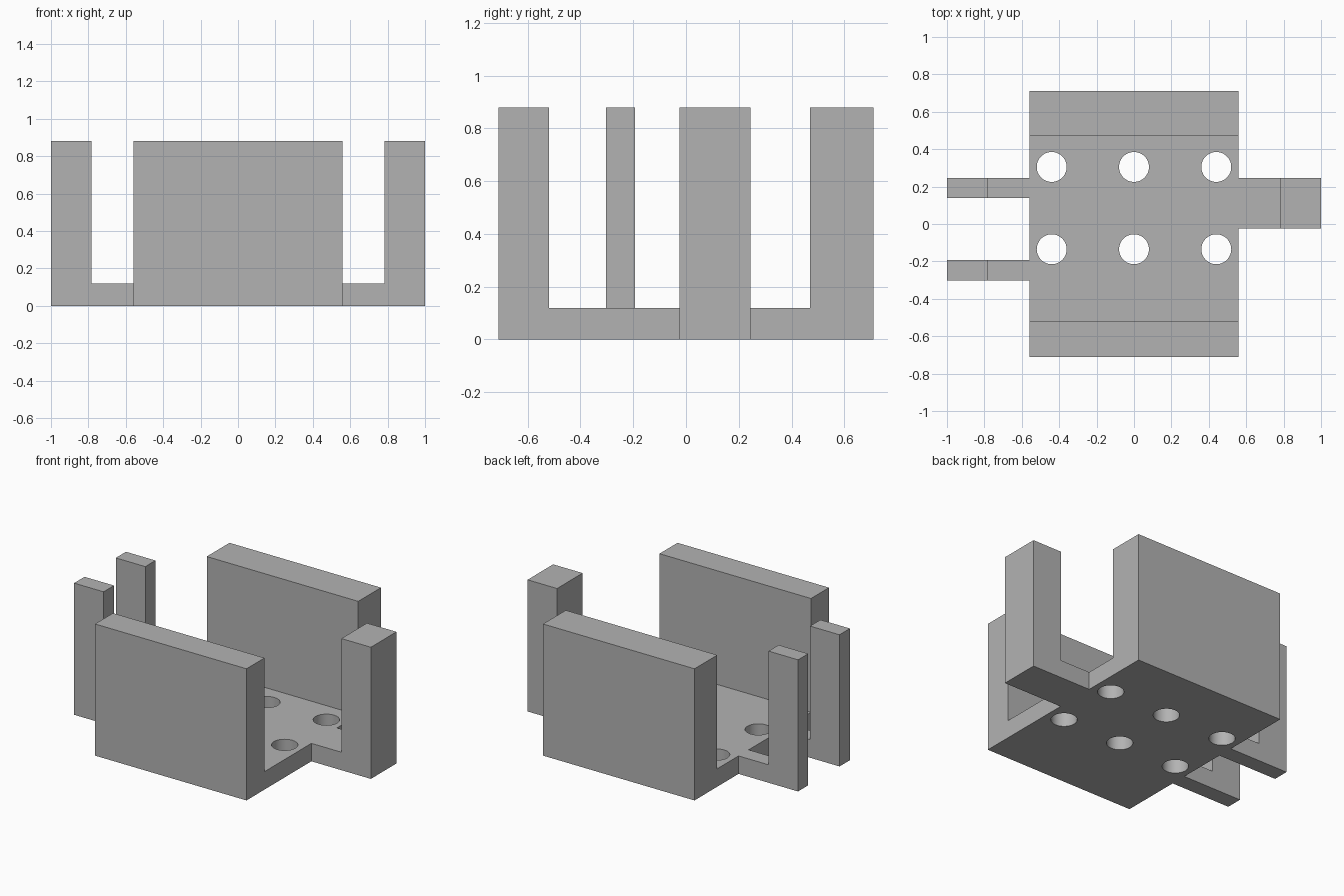
import bpy
import bmesh
from mathutils import Matrix, Vector

cube = bpy.data.objects.get("Cube")
if cube:
    bpy.data.objects.remove(cube, do_unlink=True)

HEIGHT = 0.88
FLOOR = 0.12
HALF_X = 0.56
HALF_Y = 0.71

grey = bpy.data.materials.new("plain_grey")
grey.use_nodes = True
grey.diffuse_color = (0.45, 0.45, 0.45, 1)
grey.node_tree.nodes["Principled BSDF"].inputs["Base Color"].default_value = grey.diffuse_color


def add_object(name, bm):
    bmesh.ops.recalc_face_normals(bm, faces=bm.faces)
    mesh = bpy.data.meshes.new(name)
    bm.to_mesh(mesh)
    bm.free()
    mesh.materials.append(grey)
    obj = bpy.data.objects.new(name, mesh)
    bpy.context.collection.objects.link(obj)
    return obj


def extrude_profile(name, points, direction):
    """Extrude a closed outline of 3D points along a direction."""
    bm = bmesh.new()
    face = bm.faces.new([bm.verts.new(p) for p in points])
    result = bmesh.ops.extrude_face_region(bm, geom=[face], use_keep_orig=True)
    verts = [v for v in result["geom"] if isinstance(v, bmesh.types.BMVert)]
    bmesh.ops.translate(bm, verts=verts, vec=Vector(direction))
    return add_object(name, bm)


# U-shaped tray: floor with a front and a back wall
FRONT_INNER, BACK_INNER = -0.52, 0.47
u_outline = [(-HALF_Y, 0), (HALF_Y, 0), (HALF_Y, HEIGHT), (BACK_INNER, HEIGHT),
             (BACK_INNER, FLOOR), (FRONT_INNER, FLOOR),
             (FRONT_INNER, HEIGHT), (-HALF_Y, HEIGHT)]
tray = extrude_profile("tray", [(-HALF_X, y, z) for y, z in u_outline], (2 * HALF_X, 0, 0))

# Six round holes through the floor
bm = bmesh.new()
for x in (-0.44, 0, 0.44):
    for y in (-0.135, 0.305):
        bmesh.ops.create_cone(bm, cap_ends=True, segments=48, radius1=0.08, radius2=0.08,
                              depth=0.5, matrix=Matrix.Translation((x, y, FLOOR / 2)))
cutter = add_object("hole_cutter", bm)
cutter.hide_render = True
cut = tray.modifiers.new("holes", "BOOLEAN")
cut.operation = "DIFFERENCE"
cut.solver = "EXACT"
cut.object = cutter
bpy.context.view_layer.objects.active = tray
tray.select_set(True)
bpy.ops.object.modifier_apply(modifier=cut.name)
bpy.data.objects.remove(cutter, do_unlink=True)
bpy.ops.object.shade_smooth_by_angle()


# L-shaped side arms: a foot level with the floor and an upright post
def side_arm(name, side, y0, y1):
    outline = [(HALF_X, 0), (1, 0), (1, HEIGHT), (0.782, HEIGHT),
               (0.782, FLOOR), (HALF_X, FLOOR)]
    extrude_profile(name, [(side * x, y0, z) for x, z in outline], (0, y1 - y0, 0))


side_arm("left_arm", 1, -0.025, 0.245)
side_arm("right_front_arm", -1, -0.303, -0.193)
side_arm("right_back_arm", -1, 0.138, 0.245)
